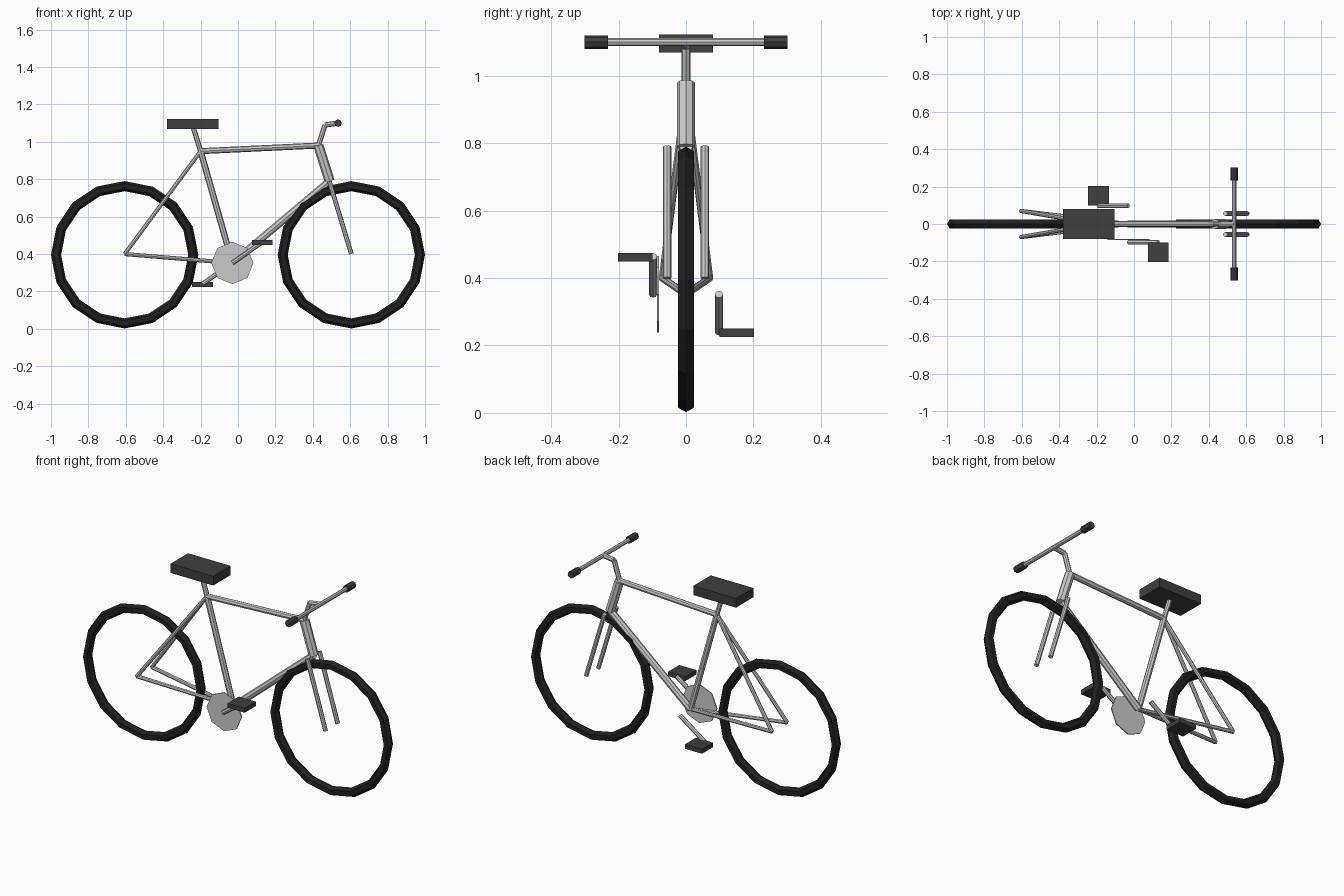
import bpy
from math import pi
from mathutils import Vector

if "Cube" in bpy.data.objects:
    bpy.data.objects.remove(bpy.data.objects["Cube"])


def material(name, shade):
    m = bpy.data.materials.new(name)
    m.diffuse_color = (shade, shade, shade, 1)
    m.use_nodes = True
    m.node_tree.nodes["Principled BSDF"].inputs["Base Color"].default_value = m.diffuse_color
    return m


TYRE = material("tyre_black", 0.015)
RUBBER = material("dark_grey", 0.05)


def finish(name, mat=None):
    ob = bpy.context.object
    ob.name = name
    if mat:
        ob.data.materials.append(mat)
    return ob


def tube(name, a, b, r, mat=None, sides=8):
    """Low-poly tube between two points."""
    a, b = Vector(a), Vector(b)
    d = b - a
    bpy.ops.mesh.primitive_cylinder_add(
        vertices=sides, radius=r, depth=d.length, location=(a + b) / 2,
        rotation=d.to_track_quat('Z', 'Y').to_euler())
    return finish(name, mat)


def box(name, centre, size, mat=None):
    bpy.ops.mesh.primitive_cube_add(size=1, location=centre)
    ob = finish(name, mat)
    ob.scale = size
    return ob


# Key joints of the frame
crank = (-0.03, 0, 0.352)
seat_top = (-0.20, 0, 0.95)
head_top = (0.43, 0, 0.98)
head_low = (0.49, 0, 0.79)
stem_bend = (0.465, 0, 1.09)
bar = (0.535, 0, 1.10)
AXLE_X, AXLE_Z = 0.606, 0.396

# Wheels: bare tyres
for name, x in (("rear_tyre", -AXLE_X), ("front_tyre", AXLE_X)):
    bpy.ops.mesh.primitive_torus_add(
        major_segments=16, minor_segments=6, major_radius=0.367,
        minor_radius=0.027, location=(x, 0, AXLE_Z), rotation=(pi / 2, 0, 0))
    finish(name, TYRE)

# Main frame
tube("seat_tube", crank, seat_top, 0.017)
tube("top_tube", seat_top, head_top, 0.016)
tube("down_tube", crank, head_low, 0.02)
tube("head_tube", head_low, head_top, 0.027)

# Rear stays and fork blades, both sides
for side, s in (("right", -1), ("left", 1)):
    drop = (-AXLE_X, 0.07 * s, 0.4)
    tube(side + "_chain_stay", crank, drop, 0.011)
    tube(side + "_seat_stay", seat_top, drop, 0.011)
    tube(side + "_fork_blade", (0.488, 0.056 * s, 0.79),
         (AXLE_X, 0.056 * s, 0.4), 0.0125)

# Seat
tube("seat_post", seat_top, (-0.24, 0, 1.08), 0.014)
box("seat", (-0.242, 0, 1.096), (0.276, 0.16, 0.054), RUBBER)

# Handlebar
tube("stem_upright", head_top, stem_bend, 0.014)
tube("stem_reach", stem_bend, bar, 0.014)
tube("handlebar", (bar[0], -0.3, bar[2]), (bar[0], 0.3, bar[2]), 0.012)
for side, s in (("right", -1), ("left", 1)):
    tube(side + "_grip", (bar[0], 0.232 * s, bar[2]),
         (bar[0], 0.301 * s, bar[2]), 0.02, RUBBER)

# Chainring, crank arms and pedals
tube("chainring", (crank[0], -0.086, crank[2]), (crank[0], -0.08, crank[2]), 0.113)
for side, s in (("right", -1), ("left", 1)):
    x, z = crank[0] - 0.16 * s, crank[2] - 0.112 * s
    tube(side + "_crank_arm", (crank[0], 0.098 * s, crank[2]),
         (x, 0.098 * s, z), 0.0125)
    box(side + "_pedal", (x, 0.151 * s, z - 0.002), (0.11, 0.102, 0.026), RUBBER)
